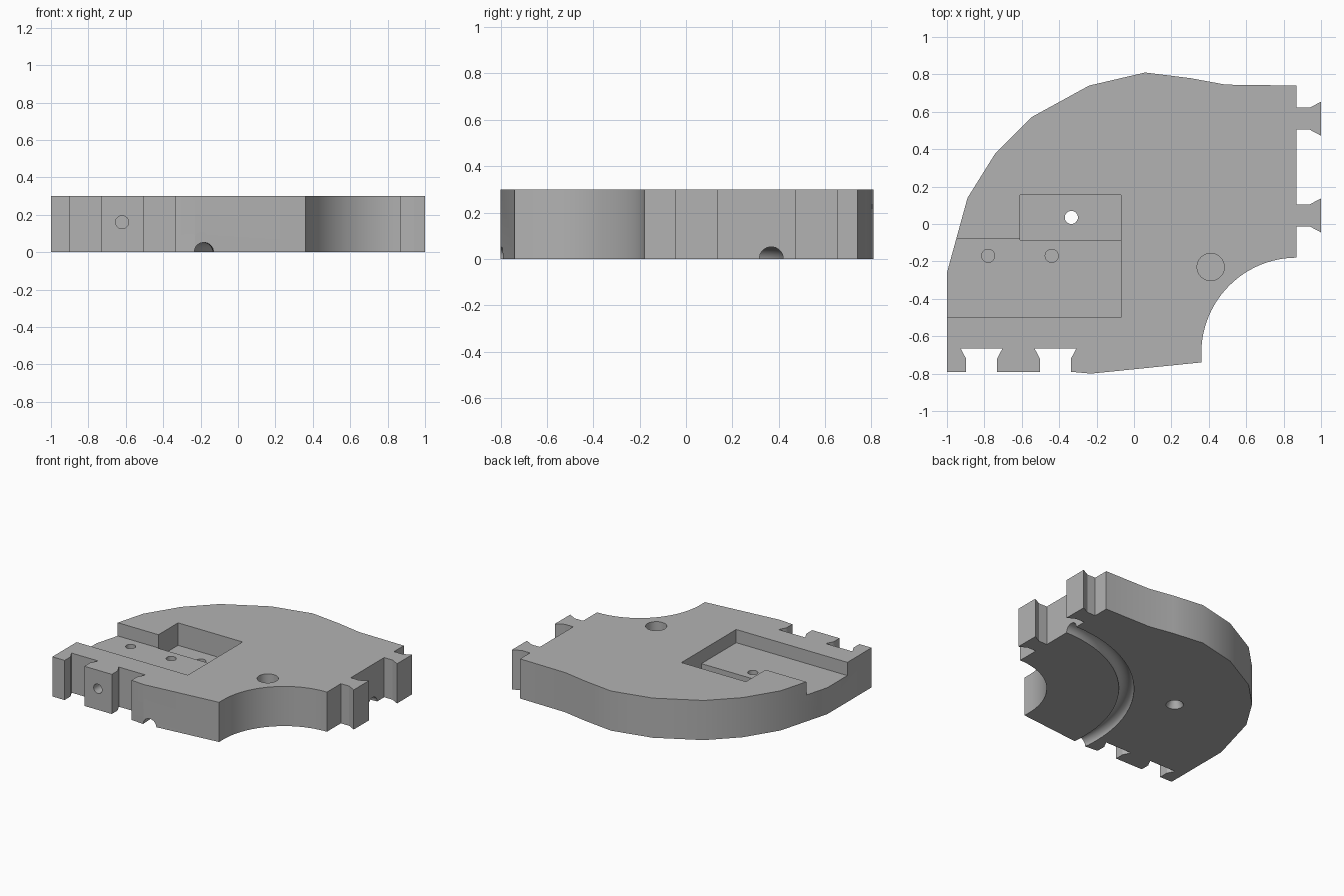
import bpy, bmesh
from math import pi, sin, cos
from mathutils import Matrix, Vector

if "Cube" in bpy.data.objects:
    bpy.data.objects.remove(bpy.data.objects["Cube"], do_unlink=True)

HEIGHT = 0.3
PIVOT = Vector((0.87, -0.69, 0))  # shared centre of the corner cutout and the groove

grey = bpy.data.materials.new("plain grey")
grey.use_nodes = True
grey.diffuse_color = (0.45, 0.45, 0.45, 1)
grey.node_tree.nodes["Principled BSDF"].inputs["Base Color"].default_value = grey.diffuse_color


def add_object(name, bm):
    bmesh.ops.recalc_face_normals(bm, faces=bm.faces)
    mesh = bpy.data.meshes.new(name)
    bm.to_mesh(mesh)
    bm.free()
    mesh.materials.append(grey)
    obj = bpy.data.objects.new(name, mesh)
    bpy.context.collection.objects.link(obj)
    return obj


def prism(name, points, z0, z1):
    bm = bmesh.new()
    base = bm.faces.new([bm.verts.new((x, y, z0)) for x, y in points])
    top = bmesh.ops.extrude_face_region(bm, geom=[base])["geom"]
    bmesh.ops.translate(bm, vec=(0, 0, z1 - z0),
                        verts=[v for v in top if isinstance(v, bmesh.types.BMVert)])
    return add_object(name, bm)


def box(name, x0, x1, y0, y1, z0, z1):
    return prism(name, [(x0, y0), (x1, y0), (x1, y1), (x0, y1)], z0, z1)


def drill(name, start, end, r0, r1=None):
    start, end = Vector(start), Vector(end)
    axis = end - start
    turn = axis.to_track_quat('Z', 'Y').to_matrix().to_4x4()
    bm = bmesh.new()
    bmesh.ops.create_cone(bm, cap_ends=True, segments=32, radius1=r0, radius2=r1 or r0,
                          depth=axis.length,
                          matrix=Matrix.Translation((start + end) / 2) @ turn)
    return add_object(name, bm)


def ring(name, centre, radius, thickness, steps=96, sides=24):
    bm = bmesh.new()
    loops = []
    for i in range(steps):
        a = 2 * pi * i / steps
        loop = []
        for j in range(sides):
            b = 2 * pi * (j + 0.5) / sides
            r = radius + thickness * cos(b)
            loop.append(bm.verts.new(centre + Vector((r * cos(a), r * sin(a), thickness * sin(b)))))
        loops.append(loop)
    for i in range(steps):
        p, q = loops[i - 1], loops[i]
        for j in range(sides):
            bm.faces.new((p[j - 1], p[j], q[j], q[j - 1]))
    return add_object(name, bm)


# Outline: front edge with two dovetail slots
outline = [(-1, -0.79)]
for middle in (-0.815, -0.42):
    left = [(middle - 0.083, -0.79), (middle - 0.083, -0.72), (middle - 0.112, -0.665)]
    outline += left + [(2 * middle - x, y) for x, y in reversed(left)]
outline += [(-0.23, -0.80), (0.36, -0.74)]

# Outline: concave corner
for i in range(25):
    a = pi - i * pi / 48
    outline.append((PIVOT.x + 0.51 * cos(a), PIVOT.y + 0.51 * sin(a)))

# Outline: side edge with two dovetail tabs
for middle in (0.046, 0.563):
    lower = [(0.87, -0.059), (0.94, -0.059), (1, -0.091)]
    outline += [(x, middle + y) for x, y in lower]
    outline += [(x, middle - y) for x, y in reversed(lower)]

# Outline: rounded far edge
outline += [(0.87, 0.74), (0.49, 0.745), (0.30, 0.78), (0.06, 0.81), (-0.24, 0.74),
            (-0.55, 0.57), (-0.74, 0.38), (-0.89, 0.14), (-1, -0.26)]
plate = prism("plate_body", outline, 0, HEIGHT)

# Recesses, holes and the underside groove
cutters = [
    box("shelf_cutter", -1.1, -0.07, -0.5, -0.08, 0.2, 0.4),
    box("pocket_cutter", -0.61, -0.07, -0.085, 0.155, 0.13, 0.4),
    drill("pocket_hole_cutter", (-0.335, 0.035, -0.1), (-0.335, 0.035, 0.25), 0.035),
    drill("countersink_cutter", (-0.335, 0.035, -0.01), (-0.335, 0.035, 0.05), 0.065, 0.035),
    drill("corner_hole_cutter", (0.41, -0.23, 0.1), (0.41, -0.23, 0.4), 0.073),
    drill("front_hole_cutter", (-0.62, -0.9, 0.16), (-0.62, -0.6, 0.16), 0.035),
    ring("groove_cutter", PIVOT, 1.058, 0.052),
]
for x in (-0.78, -0.44):
    cutters.append(drill("shelf_hole_cutter", (x, -0.17, 0.08), (x, -0.17, 0.3), 0.035))

bpy.context.view_layer.objects.active = plate
plate.select_set(True)
for cutter in cutters:
    cutter.hide_render = True
    cut = plate.modifiers.new(cutter.name, 'BOOLEAN')
    cut.operation = 'DIFFERENCE'
    cut.solver = 'EXACT'
    cut.object = cutter
    bpy.ops.object.modifier_apply(modifier=cut.name)
    bpy.data.objects.remove(cutter, do_unlink=True)

bpy.ops.object.shade_smooth_by_angle(angle=pi / 8)
